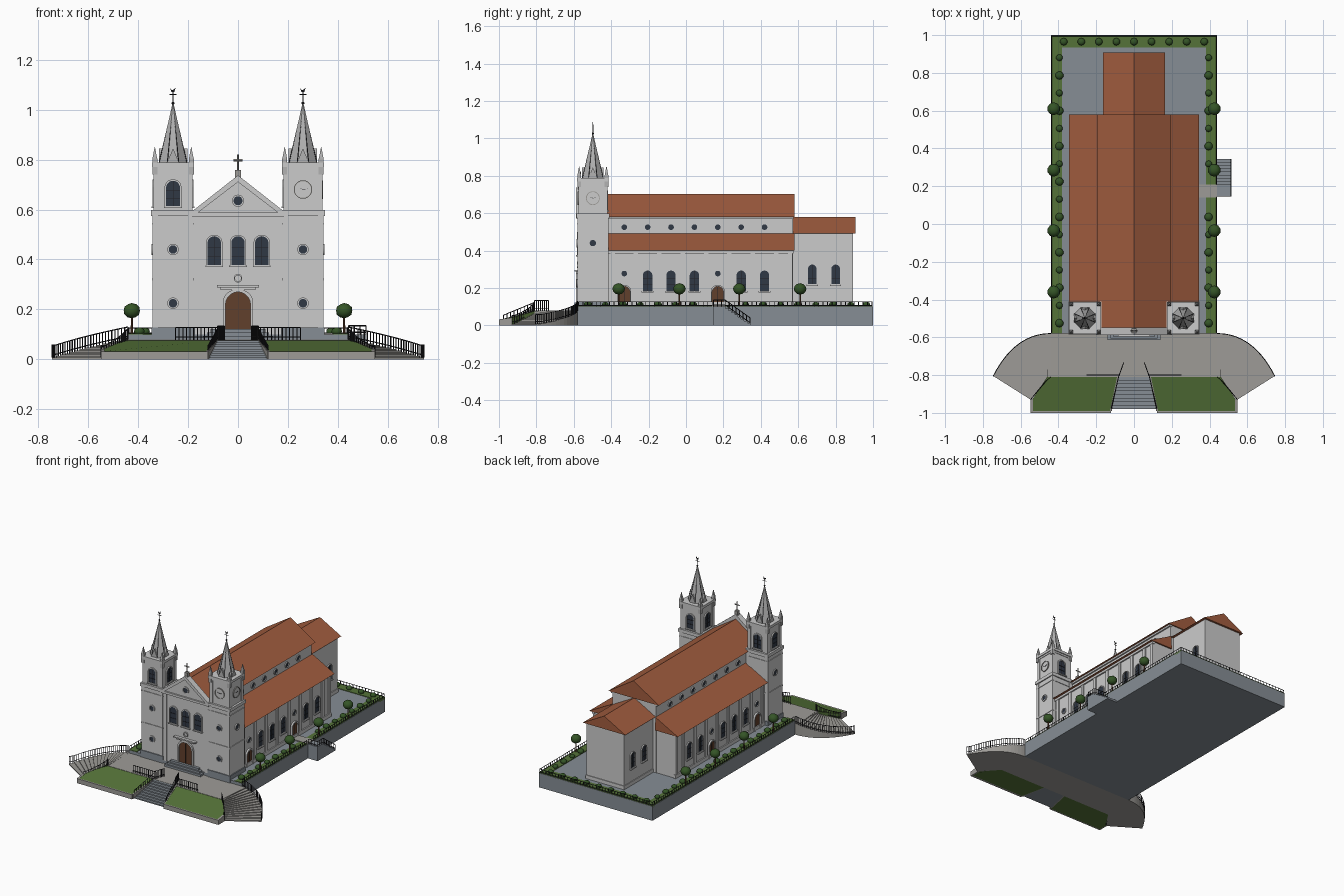
import bpy, bmesh, math
from mathutils import Vector, Matrix

if "Cube" in bpy.data.objects:
    bpy.data.objects.remove(bpy.data.objects["Cube"])

COL = {"roof": (.36, .11, .05, 1), "glass": (.03, .04, .06, 1), "door": (.12, .05, .025, 1),
       "green": (.035, .09, .02, 1), "lawn": (.09, .17, .04, 1), "iron": (.015, .015, .018, 1),
       "paving": (.24, .27, .30, 1), "stone": (.34, .33, .31, 1), "light": (.68, .68, .68, 1),
       "wall": (.55, .55, .55, 1), "spire": (.45, .45, .45, 1)}
parts = {}

def bm_of(name, mat):
    return parts.setdefault(name, (bmesh.new(), mat))[0]

def loft(name, mat, a, b):
    """Closed solid between two matching outlines."""
    bm = bm_of(name, mat)
    va, vb = [bm.verts.new(p) for p in a], [bm.verts.new(p) for p in b]
    bm.faces.new(va)
    bm.faces.new(vb[::-1])
    for i in range(len(va)):
        j = (i + 1) % len(va)
        bm.faces.new((va[i], vb[i], vb[j], va[j]))

def box(name, mat, x0, x1, y0, y1, z0, z1):
    q = [(x0, y0), (x1, y0), (x1, y1), (x0, y1)]
    loft(name, mat, [(*p, z0) for p in q], [(*p, z1) for p in q])

def slab(name, mat, top):
    loft(name, mat, top, [(p[0], p[1], 0) for p in top])

def along_y(name, mat, prof, y0, y1):
    loft(name, mat, [(x, y0, z) for x, z in prof], [(x, y1, z) for x, z in prof])

def bar(name, mat, p, q, w):
    p, q = Vector(p), Vector(q)
    d = (q - p).normalized()
    u = d.orthogonal().normalized() * w
    v = d.cross(u)
    c = [u + v, u - v, -u - v, v - u]
    loft(name, mat, [p + k for k in c], [q + k for k in c])

def cone(name, mat, x, y, z0, z1, r0, r1, n):
    m = Matrix.Translation((x, y, (z0 + z1) / 2)) @ Matrix.Rotation(math.pi / n, 4, 'Z')
    bmesh.ops.create_cone(bm_of(name, mat), cap_ends=True, segments=n, radius1=r0, radius2=r1, depth=z1 - z0, matrix=m)

def ball(name, mat, x, y, z, r, flat=1):
    m = Matrix.Translation((x, y, z)) @ Matrix.Diagonal((1, 1, flat, 1))
    bmesh.ops.create_icosphere(bm_of(name, mat), subdivisions=2, radius=r, matrix=m)

# --- wall pieces: outline (u, v) on a wall facing 0=front 90=right 180=back -90=left
def put(outline, org, rot, d):
    m = Matrix.Translation(org) @ Matrix.Rotation(math.radians(rot), 4, 'Z')
    return [m @ Vector((u, -d, v)) for u, v in outline]

def plate(name, mat, outline, org, rot, d0, d1):
    loft(name, mat, put(outline, org, rot, d0), put(outline, org, rot, d1))

def ring(name, mat, outer, inner, org, rot, d):
    bm = bm_of(name, mat)
    L = [[bm.verts.new(p) for p in put(o, org, rot, e)] for o, e in ((outer, 0), (outer, d), (inner, d), (inner, 0))]
    for k in range(4):
        for i in range(len(outer)):
            j, l = (i + 1) % len(outer), (k + 1) % 4
            bm.faces.new((L[k][i], L[k][j], L[l][j], L[l][i]))

def arch(w, h, n=10):
    return [(-w, 0), (w, 0)] + [(w * math.cos(math.pi * i / n), h - w + w * math.sin(math.pi * i / n)) for i in range(n + 1)]

def disc(r, n=20):
    return [(r * math.cos(2 * math.pi * i / n), r * math.sin(2 * math.pi * i / n)) for i in range(n)]

def rect(u0, u1, v0, v1):
    return [(u0, v0), (u1, v0), (u1, v1), (u0, v1)]

def window(org, rot, w, h, sill=True):
    grow = [(u * 1.2, v * (1 + .2 * w / h) if v > 0 else -.003) for u, v in arch(w, h)]
    ring("window_frames", "light", grow, arch(w, h), org, rot, .008)
    plate("window_glass", "glass", arch(w, h), org, rot, -.004, .002)
    plate("window_bars", "iron", rect(-.001, .001, 0, h), org, rot, 0, .004)
    for k in (.3, .6):
        plate("window_bars", "iron", rect(-w, w, h * k - .001, h * k + .001), org, rot, 0, .004)
    plate("window_sills", "light", rect(-w * 1.3, w * 1.3, -.009, -.002), org, rot, -.002, .012)

def round_window(org, rot, r=.015):
    ring("round_window_frames", "light", disc(r * 1.35), disc(r), org, rot, .007)
    plate("round_window_glass", "glass", disc(r), org, rot, -.004, .002)

def door(org, rot, w, h):
    ring("door_surrounds", "light", [(u * 1.22, v * 1.08) for u, v in arch(w, h)], arch(w, h), org, rot, .012)
    plate("doors", "door", arch(w, h), org, rot, -.004, .003)
    plate("door_joints", "iron", rect(-.001, .001, 0, h), org, rot, 0, .005)

def clock(org, rot):
    plate("clock_faces", "light", disc(.033), org, rot, -.003, .003)
    ring("clock_rims", "stone", disc(.037), disc(.033), org, rot, .007)
    for a, l in ((10, .024), (155, .018)):
        c, s = math.cos(math.radians(a)), math.sin(math.radians(a))
        plate("clock_hands", "iron", [(s * .001, -c * .001), (c * l, s * l), (-s * .001, c * .001)], org, rot, .002, .005)

def fence(p, q, h=.026, step=.024):
    p, q, up = Vector(p), Vector(q), Vector((0, 0, h))
    n = max(1, round((q - p).length / step))
    for i in range(n + 1):
        a = p.lerp(q, i / n)
        bar("iron_railings", "iron", a, a + up, .0016)
    for k in (.25, 1):
        bar("iron_railings", "iron", p + up * k, q + up * k, .0016)

# --- raised platform, planting strips
box("platform", "paving", -.44, .44, -.58, 1, 0, .1)
box("planting_strips", "lawn", -.44, .44, .935, .998, .09, .104)
for s in (-1, 1):
    a, b = sorted((s * .38, s * .438))
    box("planting_strips", "lawn", a, b, -.579, .935, .09, .104)
fence((-.436, .995, .1), (.436, .995, .1))
fence((-.436, -.575, .1), (-.436, .995, .1))
fence((.436, -.575, .1), (.436, .14, .1))
fence((.436, .21, .1), (.436, .995, .1))

# --- side stair on the right
box("side_path", "stone", .32, .44, .14, .21, .09, .106)
box("side_stair", "paving", .44, .515, .145, .21, 0, .1)
for i in range(8):
    box("side_stair", "paving", .44, .515, .21 + i * .0169, .21 + (i + 1) * .0169, 0, .09 - i * .011)
fence((.512, .147, .1), (.512, .21, .1), .035)
fence((.512, .21, .1), (.512, .343, .005), .035)
fence((.442, .147, .1), (.512, .147, .1), .035)

# --- front terrace, stair, lawns and curved side ramps
slab("terrace", "stone", [(-.46, -.81, .078), (.46, -.81, .078), (.44, -.58, .08), (-.44, -.58, .08)])
for i in range(9):
    y0, y1 = -.98 + i * .019, -.98 + (i + 1) * .019
    w0, w1 = .12 - .0044 * i, .12 - .0044 * (i + 1)
    z = .0085 * (i + 1)
    slab("front_stair", "paving", [(-w0, y0, z), (w0, y0, z), (w1, y1, z), (-w1, y1, z)])
for i in range(3):
    box("door_steps", "paving", -.14 + i * .015, .14 - i * .015, -.615 + i * .01, -.57, .07, .094 + i * .014)

def bez(a, b, c, t):
    return tuple((1 - t) ** 2 * p + 2 * t * (1 - t) * q + t * t * r for p, q, r in zip(a, b, c))

for s in (-1, 1):
    slab("lawns", "lawn", [(s * x, y, z) for x, y, z in ((.125, -.99, .032), (.54, -.99, .032), (.54, -.93, .04), (.46, -.81, .076), (.085, -.81, .076))])
    a, b = sorted((s * .122, s * .548))
    box("lawn_kerbs", "stone", a, b, -1, -.985, 0, .032)
    slab("lawn_kerbs", "stone", [(s * x, y, z) for x, y, z in ((.535, -1, .032), (.548, -1, .032), (.548, -.93, .042), (.535, -.93, .042))])
    slab("stair_walls", "stone", [(s * x, y, z) for x, y, z in ((.118, -.99, .032), (.128, -.99, .032), (.09, -.81, .08), (.08, -.81, .08))])
    N = 14
    out = [bez((s * .44, -.58), (s * .63, -.58), (s * .745, -.805), i / N) for i in range(N + 1)]
    inn = [bez((s * .44, -.81), (s * .47, -.83), (s * .547, -.93), i / N) for i in range(N + 1)]
    for i in range(N):
        z = .08 - .072 * i / (N - 1)
        slab("curved_steps", "stone", [(*out[i], z), (*out[i + 1], z), (*inn[i + 1], z), (*inn[i], z)])
        z2 = .08 - .072 * min(1, (i + 1) / (N - 1))
        fence((*out[i], z), (*out[i + 1], z2), .05, .014)
        fence((*inn[i], z), (*inn[i + 1], z2), .045, .014)
    fence((s * .075, -.8, .078), (s * .25, -.8, .078), .05, .014)
    fence((s * .055, -.735, .078), (s * .082, -.81, .078), .055, .012)
    fence((s * .082, -.81, .078), (s * .12, -.975, .01), .045, .02)

# --- central facade with gable
box("facade_wall", "wall", -.2, .2, -.575, -.42, .08, .58)
along_y("facade_gable", "wall", [(-.19, .58), (.19, .58), (0, .725)], -.577, -.55)
box("facade_cornice", "light", -.185, .185, -.588, -.55, .572, .588)
F = -.575
for s in (-1, 1):
    plate("gable_mouldings", "light", [(s * .2, .58), (s * .17, .58), (0, .71), (0, .737)], (0, F, 0), 0, -.028, .013)
    plate("facade_pilasters", "light", rect(s * .16 - .012, s * .16 + .012, .1, .575), (0, F, 0), 0, 0, .005)
for x in (-.095, 0, .095):
    window((x, F, .378), 0, .027, .115)
round_window((0, -.577, .635), 0, .018)
ring("small_medallion", "light", disc(.017), disc(.012), (0, F, .325), 0, .008)
plate("door_lintel", "light", rect(-.085, .085, .288, .297), (0, F, 0), 0, 0, .02)
plate("door_lintel", "light", rect(-.07, .07, .278, .288), (0, F, 0), 0, 0, .012)
door((0, F, .122), 0, .05, .148)
box("gable_cross", "stone", -.012, .012, -.577, -.553, .72, .758)
bar("gable_cross", "stone", (0, -.565, .75), (0, -.565, .82), .003)
bar("gable_cross", "stone", (-.018, -.565, .797), (.018, -.565, .797), .003)

# --- nave, aisles, choir
box("nave_walls", "wall", -.17, .17, -.45, .572, .1, .582)
along_y("nave_roof", "roof", [(-.195, .58), (.195, .58), (0, .703)], -.55, .58)
box("choir_walls", "wall", -.145, .145, .57, .893, .1, .492)
box("choir_plinth", "light", -.15, .15, .57, .898, .1, .125)
along_y("choir_roof", "roof", [(-.165, .49), (.165, .49), (0, .58)], .57, .907)
for s in (-1, 1):
    R = 90 * s
    a, b = sorted((s * .16, s * .315))
    box("aisle_walls", "wall", a, b, -.43, .57, .1, .402)
    along_y("aisle_roofs", "roof", [(s * .343, .4), (s * .17, .492), (s * .165, .4)], -.42, .58)
    X = s * .315
    plate("aisle_plinths", "light", rect(-s * .42, s * .575, .1, .125) , (X, 0, 0), R, -.01, .008)
    plate("aisle_cornices", "light", rect(-s * .42, s * .575, .385, .4), (X, 0, 0), R, -.01, .01)
    plate("nave_cornices", "light", rect(-s * .42, s * .575, .568, .58), (s * .17, 0, 0), R, -.01, .01)
    for i in range(7):
        y = -.33 + i * .125
        round_window((s * .17, y, .525), R)
        if i in (0, 4):
            door((X, y, .1), R, .03, .108)
            round_window((X, y, .277), R)
        else:
            window((X, y, .185), R, .025, .108)
    for i in range(9):
        y = min(-.3925 + i * .125, .558)
        plate("aisle_pilasters", "light", rect(-.012, .012, .1, .39), (X, y, 0), R, 0, .007)
    for y in (.675, .8):
        window((s * .145, y, .22), R, .023, .105)

# --- towers
for s in (-1, 1):
    cx, cy = s * .26, -.498
    def ring_box(name, mat, h, z0, z1):
        box(name, mat, cx - h, cx + h, cy - h, cy + h, z0, z1)
    ring_box("tower_shafts", "wall", .08, .08, .58)
    ring_box("tower_plinths", "paving", .087, .08, .128)
    ring_box("tower_mouldings", "light", .084, .315, .325)
    ring_box("tower_mouldings", "light", .084, .54, .547)
    ring_box("tower_mouldings", "light", .088, .575, .598)
    ring_box("belfries", "wall", .074, .59, .775)
    ring_box("belfry_cornices", "light", .078, .758, .77)
    ring_box("belfry_cornices", "light", .084, .77, .788)
    for i in (-1, 1):
        for j in (-1, 1):
            for h, z0, z1, n in ((.071, .1, .575, "tower_corner_strips"), (.066, .598, .76, "belfry_corner_strips")):
                x, y = cx + i * h, cy + j * h
                box(n, "light", x - .0115, x + .0115, y - .0115, y + .0115, z0, z1)
            x, y = cx + i * .073, cy + j * .073
            box("pinnacles", "spire", x - .01, x + .01, y - .01, y + .01, .74, .805)
            cone("pinnacles", "spire", x, y, .805, .85, .013, .001, 4)
    for R in (0, 90, 180, -90):
        d = Matrix.Rotation(math.radians(R), 3, 'Z') @ Vector((0, -1, 0))
        o = Vector((cx, cy, 0)) + d * .074
        if s > 0 and R in (0, 90):
            clock((o.x, o.y, .68), R)
        else:
            window((o.x, o.y, .615), R, .028, .1)
        plate("spire_gablets", "spire", [(-.025, .785), (.025, .785), (0, .845)], (cx, cy, 0), R, .03, .057)
        o = Vector((cx, cy, 0)) + d * .08
        if R == 0:
            round_window((o.x, o.y, .225), R, .017)
        if R == 0 or R == 90 * s:
            round_window((o.x, o.y, .44), R, .017)
    cone("spires", "spire", cx, cy, .785, 1.022, .06, .003, 8)
    for k in range(8):
        a = math.pi / 8 + k * math.pi / 4
        bar("spire_ribs", "iron", (cx + .06 * math.cos(a), cy + .06 * math.sin(a), .787), (cx, cy, 1.022), .0013)
    # weather vane
    ball("weather_vanes", "iron", cx, cy, 1.026, .006)
    bar("weather_vanes", "iron", (cx, cy, 1.02), (cx, cy, 1.075), .0015)
    bar("weather_vanes", "iron", (cx - .014, cy, 1.06), (cx + .014, cy, 1.06), .0013)
    plate("weather_vanes", "iron", [(-.012, 1.087), (-.006, 1.07), (.005, 1.07), (.011, 1.088), (.003, 1.08), (-.006, 1.078)], (cx, cy, 0), 0, -.0015, .0015)

# --- bushes and trees
for i in range(9):
    ball("bushes", "green", -.372 + i * .093, .965, .112, .02, .75)
for s in (-1, 1):
    for i in range(16):
        y = -.525 + i * .0937
        if not (s > 0 and .1 < y < .24):
            ball("bushes", "green", s * .395, y, .112, .022 if i % 2 == 0 else .018, .75)
    for y in (-.36, -.035, .285, .61):
        cone("tree_trunks", "door", s * .425, y, .1, .18, .005, .004, 8)
        ball("tree_crowns", "green", s * .425, y, .195, .034, .9)

# --- turn the collected parts into objects
for name, (bm, mat) in parts.items():
    bmesh.ops.recalc_face_normals(bm, faces=bm.faces)
    me = bpy.data.meshes.new(name)
    bm.to_mesh(me)
    bm.free()
    m = bpy.data.materials.get(mat) or bpy.data.materials.new(mat)
    m.diffuse_color = COL[mat]
    m.use_nodes = True
    m.node_tree.nodes["Principled BSDF"].inputs["Base Color"].default_value = m.diffuse_color
    me.materials.append(m)
    if name in ("bushes", "tree_crowns"):
        me.polygons.foreach_set("use_smooth", [True] * len(me.polygons))
    bpy.context.collection.objects.link(bpy.data.objects.new(name, me))
